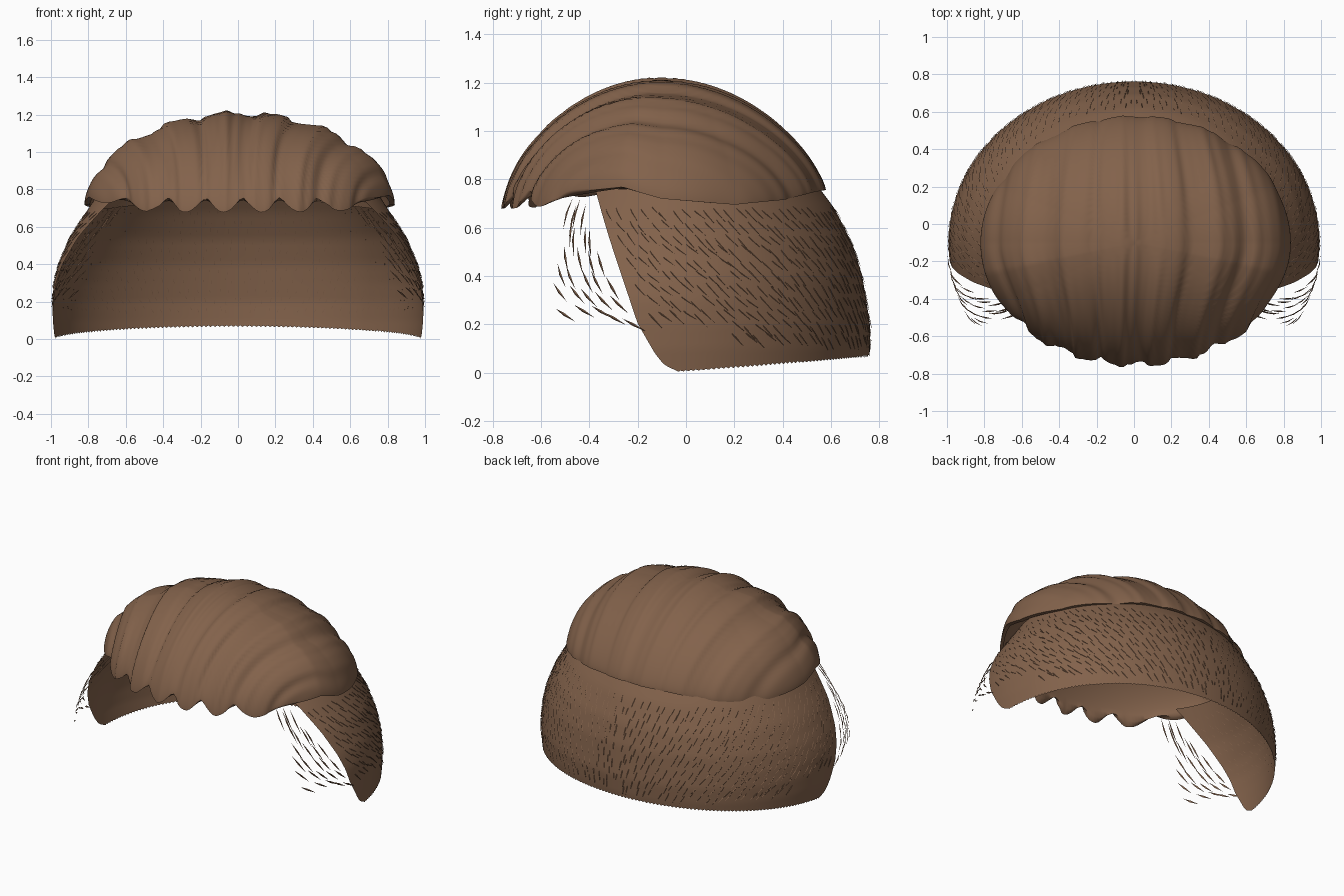
import bpy, bmesh, math, random
from mathutils import Vector

if "Cube" in bpy.data.objects:
    bpy.data.objects.remove(bpy.data.objects["Cube"])

random.seed(4)
brown = bpy.data.materials.new("chestnut brown")
brown.diffuse_color = (0.225, 0.122, 0.07, 1)
brown.use_nodes = True
brown.node_tree.nodes["Principled BSDF"].inputs["Base Color"].default_value = brown.diffuse_color


def lerp_table(points, v):
    """Piecewise linear lookup in (position, value) pairs."""
    if v <= points[0][0]:
        return points[0][1]
    for (a, fa), (b, fb) in zip(points, points[1:]):
        if v <= b:
            return fa + (fb - fa) * (v - a) / (b - a)
    return points[-1][1]


def finish(name, bm, angle=50, recalc=True):
    if recalc:
        bmesh.ops.recalc_face_normals(bm, faces=bm.faces)
    mesh = bpy.data.meshes.new(name)
    bm.to_mesh(mesh)
    bm.free()
    mesh.materials.append(brown)
    ob = bpy.data.objects.new(name, mesh)
    bpy.context.collection.objects.link(ob)
    bpy.ops.object.select_all(action='DESELECT')
    ob.select_set(True)
    bpy.context.view_layer.objects.active = ob
    bpy.ops.object.shade_smooth_by_angle(angle=math.radians(angle))
    return ob


def skin(bm, rows, closed):
    """Bridge successive rows of vertices with quads."""
    for r0, r1 in zip(rows, rows[1:]):
        n = len(r0)
        for i in range(n if closed else n - 1):
            j = (i + 1) % n
            bm.faces.new((r0[i], r0[j], r1[j], r1[i]))


# ---- Swept top: ellipsoid dome with front-to-back locks and scalloped rim
RIM = [(-1, .73), (-.8, .73), (-.5, .74), (-.25, .765), (0, .72),
       (.45, .695), (.75, .715), (.95, .75), (1, .755)]


def crown_point(a, t, wave=1.0, inset=0.0):
    """Direction a around the dome, t from 0 at the apex to 1 at the rim."""
    c, s = math.cos(a), math.sin(a)
    r = math.sin(t * math.pi / 2)
    k = max(math.cos(t * math.pi / 2), 0) ** (1.15 * c * c + 1.48 * s * s)
    q = r * (1 - inset)
    x = .01 + .83 * q * c
    y = -.1 + (.675 if s > 0 else .65) * q * s
    z = lerp_table(RIM, s) * (1 - k) + (1.205 - inset * .6) * k
    front = min(max((-y - .1) / .65, 0), 1)
    back = min(max((y + .1) / .65, 0), 1)
    soft = front * front * (3 - 2 * front)
    xs = (x + .075) * (1 + .35 * soft + .25 * back * back)
    lock = math.sqrt(math.cos(math.pi * xs / .27) ** 2 + .03) - .62
    fine = .12 * math.sin(xs * 61 + 1) + .08 * math.sin(xs * 97)
    amp = .058 * (1 - .65 * back) * (1 - .75 * (r * c) ** 4)
    f = 1 + amp * (lock + fine) * wave
    if s < 0:                                   # pointed lock tips
        z -= .1 * soft * (1 - k) ** 4 * (lock + .15) * wave
    return x * f, -.1 + (y + .1) * f, .6 + (z - .6) * f


def ring(bm, *args):
    return [bm.verts.new(crown_point(2 * math.pi * j / N, *args)) for j in range(N)]


bm = bmesh.new()
N = 240
rows = [ring(bm, i / 40) for i in range(1, 41)]
# thin rim folding into a smooth inner lining
rows.append(ring(bm, 1, .9, .012))
rows += [ring(bm, i / 16, .5 if i == 16 else 0, .035) for i in range(16, 0, -1)]
top = bm.verts.new(crown_point(0, 0))
inner = bm.verts.new(crown_point(0, 0, 0, .035))
for j in range(N):
    bm.faces.new((top, rows[0][j], rows[0][(j + 1) % N]))
    bm.faces.new((inner, rows[-1][(j + 1) % N], rows[-1][j]))
skin(bm, rows, True)
finish("swept_top", bm, 70)

# ---- Back and side band: open elliptical shell
HALF_W = [(0, .98), (.1, .99), (.2, .992), (.3, .985), (.4, .96), (.55, .895),
          (.65, .83), (.76, .76)]
BACK_Y = [(0, .755), (.1, .762), (.2, .762), (.4, .73), (.53, .69), (.56, .675),
          (.68, .615), (.76, .555)]
FRONT_Y = [(0, -.03), (.03, -.09), (.08, -.13), (.2, -.2), (.55, -.32),
           (.76, -.385)]
CEN_Y = [(0, -.1), (.3, -.1), (.76, -.06)]


def shell_point(th, z, off=0.0):
    c = lerp_table(CEN_Y, z)
    w = lerp_table(HALF_W, z) + off
    d = lerp_table(BACK_Y, z) - c + off
    return Vector((w * math.cos(th), c + d * math.sin(th), z))


def angle_at(y, z):
    c = lerp_table(CEN_Y, z)
    return math.asin(max(-1, min(1, (y - c) / (lerp_table(BACK_Y, z) - c))))


bm = bmesh.new()
rows = []
M, K = 240, 30
for i in range(K + 1):
    t = (i / K) ** 1.3
    start = angle_at(lerp_table(FRONT_Y, .75 * t), .75 * t)
    row = []
    for j in range(M + 1):
        th = start + (math.pi - 2 * start) * j / M
        zb = .065 * max(math.sin(th), 0) ** 1.2
        if i == 0:
            zb += .009 * (j % 2)                # fine saw-tooth hem
        row.append(bm.verts.new(shell_point(th, zb + t * (.76 - zb))))
    rows.append(row)
skin(bm, rows, False)
finish("back_and_side_band", bm, 60, recalc=False)


# ---- Strands: thin tapered three-sided spindles, mirrored left and right
def strand(bm, th, z, dth, dz, lift, width):
    for side in (1, -1):
        def P(s, o):
            p = shell_point(th + dth * s, z - dz * s, o)
            p.x *= side
            return p
        a, b, m = P(0, lift[0]), P(1, lift[1]), P(.45, lift[2])
        out = Vector((m.x, m.y + .1, 0)).normalized()
        across = (b - a).normalized().cross(out)
        tri = [bm.verts.new(m + across * width), bm.verts.new(m - across * width),
               bm.verts.new(m + out * width * .8)]
        va, vb = bm.verts.new(a), bm.verts.new(b)
        for i in range(3):
            bm.faces.new((va, tri[i], tri[(i + 1) % 3]))
            bm.faces.new((vb, tri[(i + 1) % 3], tri[i]))


# surface strands lying on the band
bm = bmesh.new()
for row in range(11):
    z0 = .17 + row * .052
    first = angle_at(lerp_table(FRONT_Y, z0), z0) + .05
    for col in range(30):
        th = first + (math.pi / 2 - first) * (col + .5 * (row % 2)) / 30
        th += random.uniform(-.015, .015)
        z = z0 + random.uniform(-.012, .012)
        if z < .26 and math.sin(th) < .3:
            continue
        strand(bm, th, z, .085 * math.cos(th) + .005, random.uniform(.05, .085),
               (-.004, .007, .002), .003)
finish("surface_strands", bm, 30)

# loose strands in front of the ears
bm = bmesh.new()
for row in range(6):
    z = .28 + row * .088
    y_front = lerp_table([(.2, -.52), (.4, -.55), (.52, -.52), (.62, -.48),
                          (.75, -.46)], z)
    y_back = lerp_table(FRONT_Y, z) - .05
    n = 5 if row < 3 else 4
    for i in range(n):
        y = y_front + (y_back - y_front) * i / (n - 1) + random.uniform(-.015, .015)
        zz = z + random.uniform(-.02, .02) - .01 * i
        th = angle_at(y, zz)
        strand(bm, th, zz, lerp_table([(.25, .12), (.75, .05)], z),
               lerp_table([(.25, .045), (.45, .1), (.75, .14)], z),
               (.0, .008, .006), .006)
finish("loose_side_strands", bm, 30)
